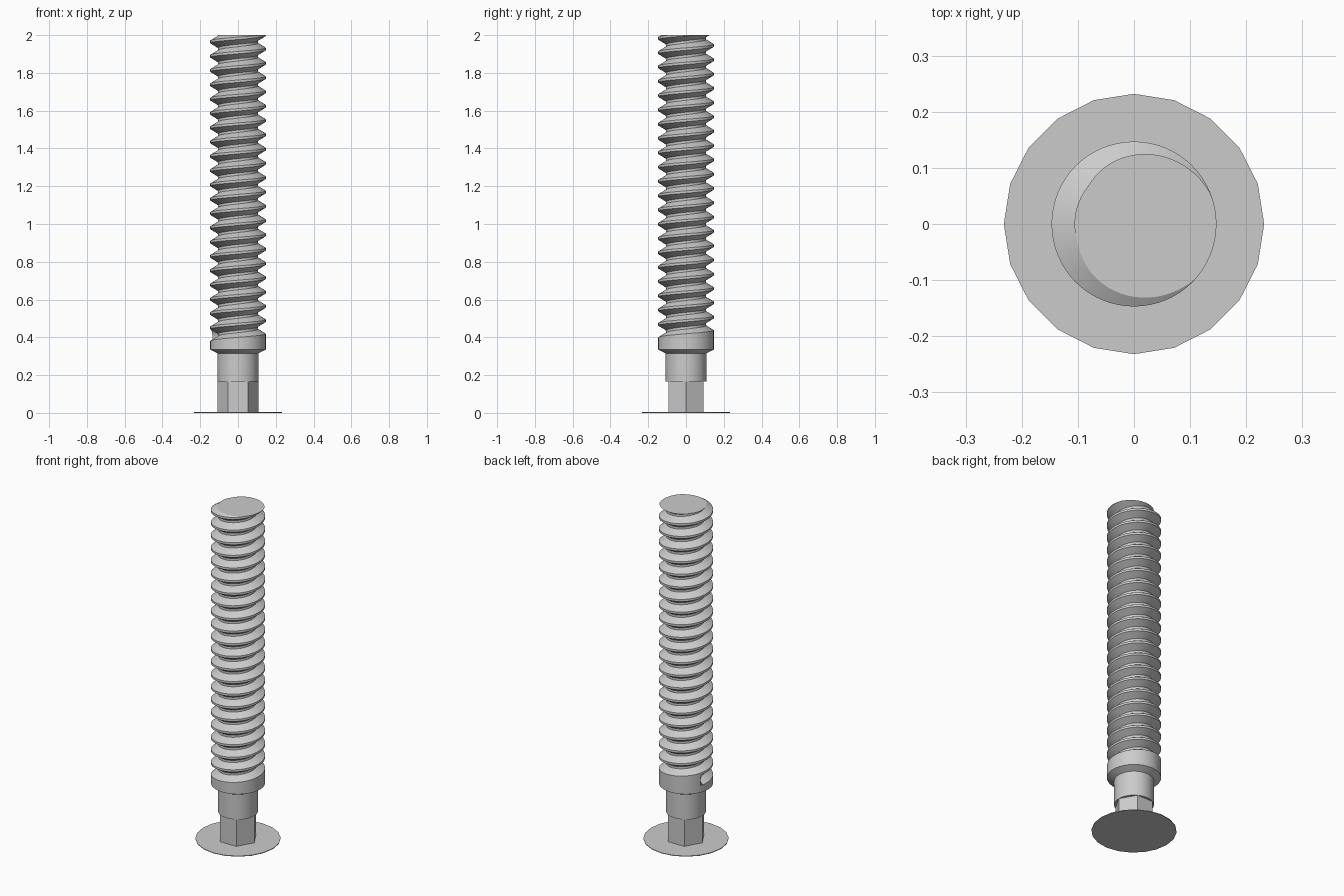
import bpy, bmesh, math

cube = bpy.data.objects.get("Cube")
if cube:
    bpy.data.objects.remove(cube, do_unlink=True)

steel = bpy.data.materials.new("grey_steel")
steel.use_nodes = True
colour = (0.6, 0.6, 0.6, 1)
steel.diffuse_color = colour
steel.node_tree.nodes["Principled BSDF"].inputs["Base Color"].default_value = colour


def finish(name, bm, smooth=True):
    mesh = bpy.data.meshes.new(name)
    bm.to_mesh(mesh)
    bm.free()
    mesh.materials.append(steel)
    obj = bpy.data.objects.new(name, mesh)
    bpy.context.collection.objects.link(obj)
    bpy.ops.object.select_all(action='DESELECT')
    obj.select_set(True)
    bpy.context.view_layer.objects.active = obj
    if smooth:
        bpy.ops.object.shade_smooth_by_angle(angle=math.radians(30))
    return obj


def ring(bm, sides, radius, z):
    step = math.tau / sides
    return [bm.verts.new((radius * math.cos(i * step), radius * math.sin(i * step), z))
            for i in range(sides)]


def lathe(name, sides, profile):
    """Closed solid through rings of (radius, height)."""
    bm = bmesh.new()
    rings = [ring(bm, sides, r, z) for r, z in profile]
    for low, high in zip(rings, rings[1:]):
        for i in range(sides):
            j = (i + 1) % sides
            bm.faces.new((low[i], low[j], high[j], high[i]))
    bm.faces.new(rings[0][::-1])
    bm.faces.new(rings[-1])
    return finish(name, bm)


# Thread dimensions
CREST, ROOT, PITCH = 0.147, 0.106, 0.0757
TOP, BOTTOM = 2.0, 0.335
CREST_HALF, ROOT_HALF = 0.085, 0.085
GROOVE_START = 0.408
SEGMENTS = 64


def crest_height(angle):
    return 2.002 + PITCH * angle / math.tau


def thread_radius(angle, z):
    t = (z - crest_height(angle)) / PITCH
    groove = crest_height(angle) + (math.floor(t) + 0.5) * PITCH
    if groove < GROOVE_START:          # solid run-out below the first groove
        return CREST
    d = abs(t - round(t))
    f = (d - CREST_HALF) / (0.5 - ROOT_HALF - CREST_HALF)
    return CREST + (ROOT - CREST) * min(1, max(0, f))


# Threaded rod: a grid whose rows follow the helix, trimmed flat at both ends
bm = bmesh.new()
offsets = (-CREST_HALF, CREST_HALF, 0.5 - ROOT_HALF, 0.5 + ROOT_HALF)
columns = []
for i in range(SEGMENTS + 1):
    a = math.tau * i / SEGMENTS
    column = []
    for turn in range(-25, 3):
        for offset in offsets:
            z = crest_height(a) + (turn + offset) * PITCH
            z = min(TOP, max(BOTTOM, z))
            r = thread_radius(a, z)
            column.append(bm.verts.new((r * math.cos(a), r * math.sin(a), z)))
    columns.append(column)
for left, right in zip(columns, columns[1:]):
    for j in range(len(left) - 1):
        bm.faces.new((left[j], right[j], right[j + 1], left[j + 1]))
bmesh.ops.remove_doubles(bm, verts=bm.verts, dist=0.00005)
bmesh.ops.dissolve_degenerate(bm, edges=bm.edges, dist=0.00001)
rim = [e for e in bm.edges if e.is_boundary and all(v.co.z > TOP - 0.001 for v in e.verts)]
bmesh.ops.edgeloop_fill(bm, edges=rim)
bmesh.ops.recalc_face_normals(bm, faces=bm.faces)
finish("threaded_rod", bm)

# Round shank flaring into the chamfered lower end of the thread
lathe("round_shank", SEGMENTS, [(0.108, 0.165), (0.108, 0.315), (CREST, BOTTOM)])

# Hexagonal drive section
lathe("hex_drive", 6, [(0.108, 0.002), (0.108, 0.165)])

# Thin twenty-sided foot plate
lathe("foot_plate", 20, [(0.232, 0), (0.232, 0.004)])
